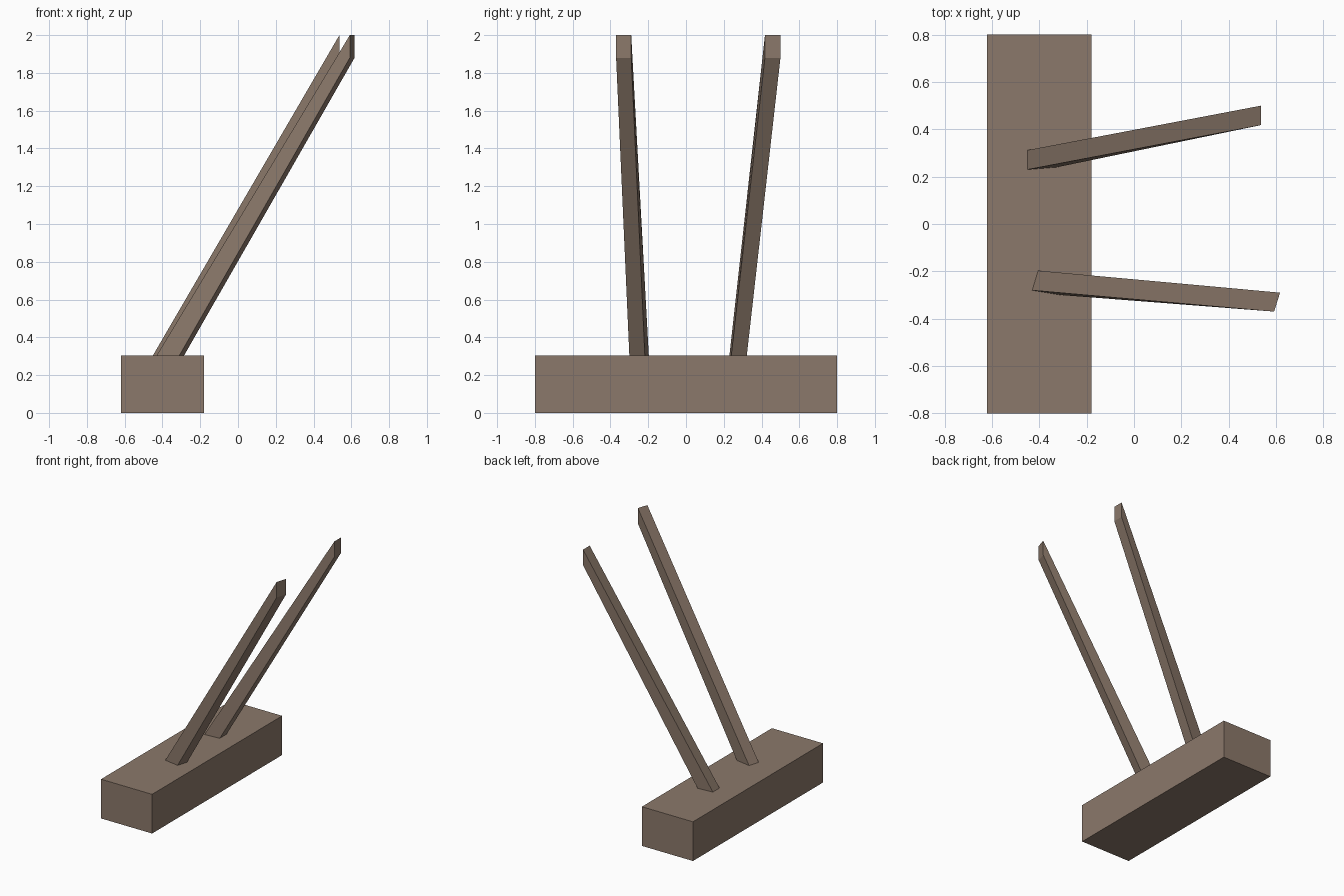
import bpy
import bmesh

if "Cube" in bpy.data.objects:
    bpy.data.objects.remove(bpy.data.objects["Cube"])

brown = bpy.data.materials.new("weathered brown")
brown.diffuse_color = (0.26, 0.19, 0.145, 1)
brown.use_nodes = True
brown.node_tree.nodes["Principled BSDF"].inputs["Base Color"].default_value = brown.diffuse_color


def loft(name, bottom, top):
    """Six-sided block between two four-cornered ends."""
    bm = bmesh.new()
    a = [bm.verts.new(p) for p in bottom]
    b = [bm.verts.new(p) for p in top]
    bm.faces.new(a)
    bm.faces.new(b)
    for i in range(4):
        j = (i + 1) % 4
        bm.faces.new((a[i], a[j], b[j], b[i]))
    bmesh.ops.recalc_face_normals(bm, faces=bm.faces)
    mesh = bpy.data.meshes.new(name)
    bm.to_mesh(mesh)
    bm.free()
    mesh.materials.append(brown)
    obj = bpy.data.objects.new(name, mesh)
    bpy.context.collection.objects.link(obj)


H = 0.305  # height of the base block

# Base block
rect = [(-0.62, -0.8), (-0.18, -0.8), (-0.18, 0.8), (-0.62, 0.8)]
loft("base_block", [(x, y, 0) for x, y in rect], [(x, y, H) for x, y in rect])


# Leaning posts: foot quad on the block, upright quad at the tip
def post(name, foot, tip):
    (x0, y0), (x1, y1) = tip
    loft(name, [(x, y, H) for x, y in foot],
         [(x0, y0, 2), (x1, y1, 2), (x1, y1, 1.88), (x0, y0, 1.88)])


post("front_post",
     [(-0.43, -0.28), (-0.405, -0.197), (-0.285, -0.218), (-0.31, -0.30)],
     [(0.592, -0.37), (0.617, -0.29)])
post("rear_post",
     [(-0.45, 0.23), (-0.45, 0.312), (-0.325, 0.322), (-0.325, 0.24)],
     [(0.537, 0.418), (0.537, 0.50)])
